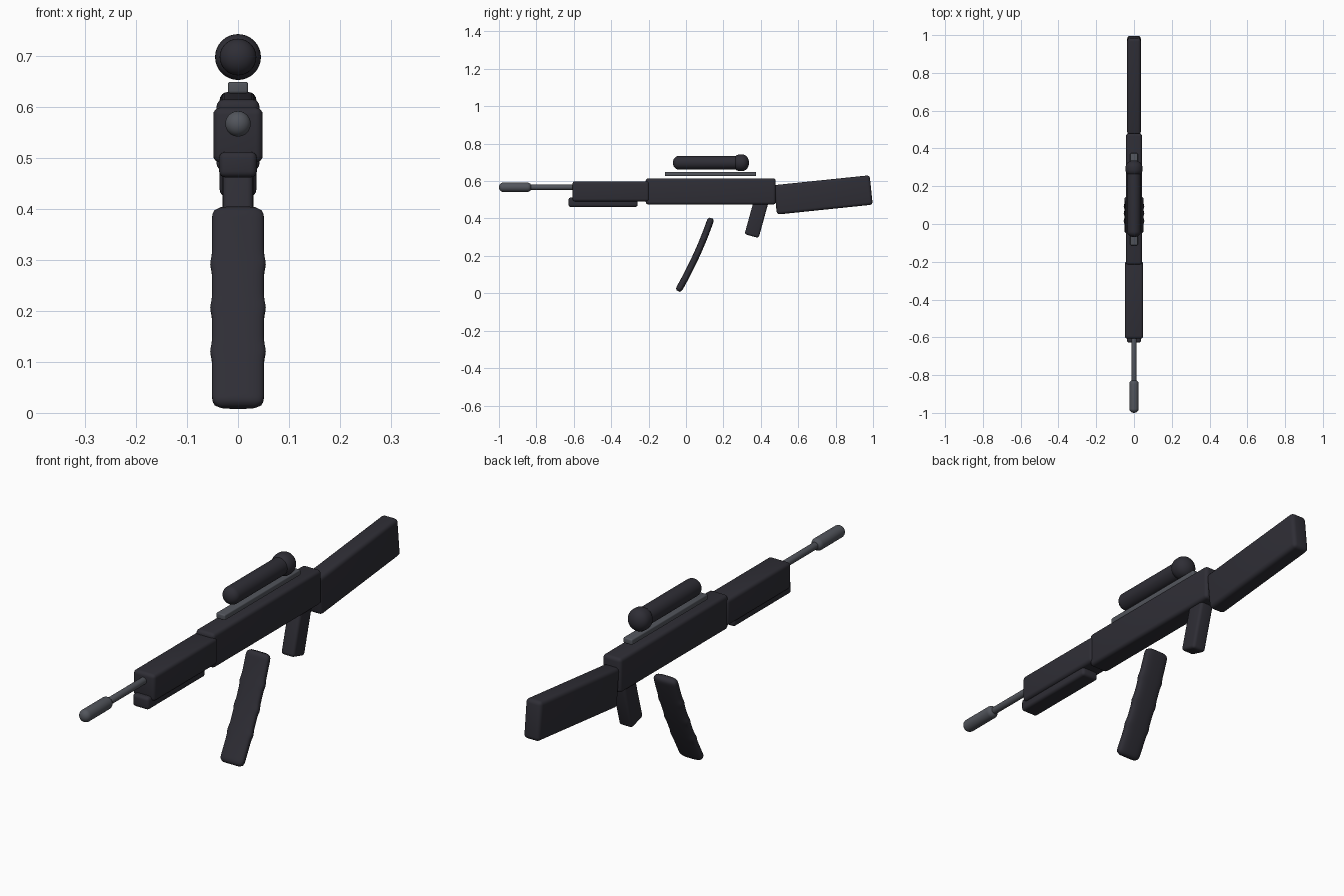
import bpy, bmesh, math
from mathutils import Vector

if "Cube" in bpy.data.objects:
    bpy.data.objects.remove(bpy.data.objects["Cube"])


def material(name, rgb):
    m = bpy.data.materials.new(name)
    m.diffuse_color = (*rgb, 1)
    m.use_nodes = True
    m.node_tree.nodes["Principled BSDF"].inputs["Base Color"].default_value = m.diffuse_color
    return m


BLACK = material("black polymer", (0.028, 0.027, 0.036))
STEEL = material("grey steel", (0.085, 0.091, 0.107))


def finish(bm, name, mat, angle=50):
    bmesh.ops.recalc_face_normals(bm, faces=bm.faces)
    me = bpy.data.meshes.new(name)
    bm.to_mesh(me)
    bm.free()
    me.materials.append(mat)
    ob = bpy.data.objects.new(name, me)
    bpy.context.collection.objects.link(ob)
    bpy.context.view_layer.objects.active = ob
    ob.select_set(True)
    bpy.ops.object.shade_smooth_by_angle(angle=math.radians(angle))
    ob.select_set(False)
    return ob


def rounded_box(name, size, y, z, mat, bevel, tilt=0):
    """Box centred on x = 0 with rounded edges, tilted about x."""
    bm = bmesh.new()
    bmesh.ops.create_cube(bm, size=1)
    bmesh.ops.scale(bm, vec=size, verts=bm.verts)
    bmesh.ops.bevel(bm, geom=bm.edges[:], offset=bevel, segments=4,
                    profile=0.5, affect='EDGES')
    ob = finish(bm, name, mat)
    ob.location = (0, y, z)
    ob.rotation_euler.x = math.radians(tilt)
    return ob


def loft(name, rings, mat):
    """Skin closed rings of points, and cap both ends."""
    bm = bmesh.new()
    vs = [[bm.verts.new(p) for p in ring] for ring in rings]
    n = len(vs[0])
    for a, b in zip(vs, vs[1:]):
        for i in range(n):
            j = (i + 1) % n
            bm.faces.new((a[i], a[j], b[j], b[i]))
    bm.faces.new(vs[0])
    bm.faces.new(vs[-1])
    return finish(bm, name, mat)


def capsule(name, y0, y1, r, z, mat, dome):
    """Rod along y with domed ends of the given depth."""
    prof = []
    for k in range(8):
        t = math.radians(8 + 82 * k / 7)
        prof.append((y0 + dome * (1 - math.sin(t - math.radians(0))) if k == 7
                     else y0 + dome * (1 - math.cos(t)), r * math.sin(t)))
    prof[-1] = (y0 + dome, r)
    prof += [(y0 + y1 - y, q) for y, q in reversed(prof)]
    rings = [[(q * math.cos(a), y, z + q * math.sin(a))
              for a in (2 * math.pi * i / 32 for i in range(32))] for y, q in prof]
    return loft(name, rings, mat)


# barrel and muzzle
capsule("barrel", -0.86, -0.58, 0.014, 0.567, STEEL, 0.005)
capsule("muzzle", -1.0, -0.825, 0.025, 0.567, STEEL, 0.022)

# body
rounded_box("handguard", (0.097, 0.41, 0.108), -0.402, 0.545, BLACK, 0.014)
rounded_box("lower_handguard", (0.074, 0.37, 0.05), -0.443, 0.487, BLACK, 0.012)
rounded_box("receiver", (0.084, 0.695, 0.14), 0.132, 0.545, BLACK, 0.014)
rounded_box("stock", (0.072, 0.515, 0.158), 0.734, 0.526, BLACK, 0.016, 5.9)
rounded_box("grip", (0.06, 0.078, 0.22), 0.38, 0.412, BLACK, 0.012, -15.5)

# sight rail and scope
rounded_box("sight_rail", (0.04, 0.488, 0.023), 0.131, 0.638, STEEL, 0.005)
capsule("scope_tube", -0.07, 0.32, 0.036, 0.698, BLACK, 0.03)
capsule("scope_bell", 0.25, 0.337, 0.045, 0.698, BLACK, 0.038)

# curved magazine: flattened section swept along a gentle arc, with side ribs
P0, P1, P2 = Vector((0, -0.043, 0.012)), Vector((0, 0.068, 0.205)), Vector((0, 0.135, 0.402))
rings = []
STEPS = 64
for s in range(STEPS + 1):
    t = s / STEPS
    c = P0 * (1 - t) ** 2 + P1 * 2 * t * (1 - t) + P2 * t * t
    d = ((P1 - P0) * (1 - t) + (P2 - P1) * t).normalized()
    side = Vector((0, d.z, -d.y))
    edge = min(t, 1 - t)
    end = math.sqrt(max(0, 1 - (1 - min(1, edge / 0.05)) ** 2))
    rib = sum(math.exp(-((t - k) / 0.035) ** 2) for k in (0.28, 0.5, 0.72))
    w = 0.051 * (0.7 + 0.3 * end) + 0.0035 * rib
    h = 0.018 * (0.45 + 0.55 * end)
    ring = []
    for i in range(32):
        a = 2 * math.pi * i / 32
        ca, sa = math.cos(a), math.sin(a)
        ring.append(c + Vector((w * math.copysign(abs(ca) ** 0.65, ca), 0, 0))
                    + side * h * math.copysign(abs(sa) ** 0.65, sa))
    rings.append(ring)
loft("magazine", rings, BLACK)
